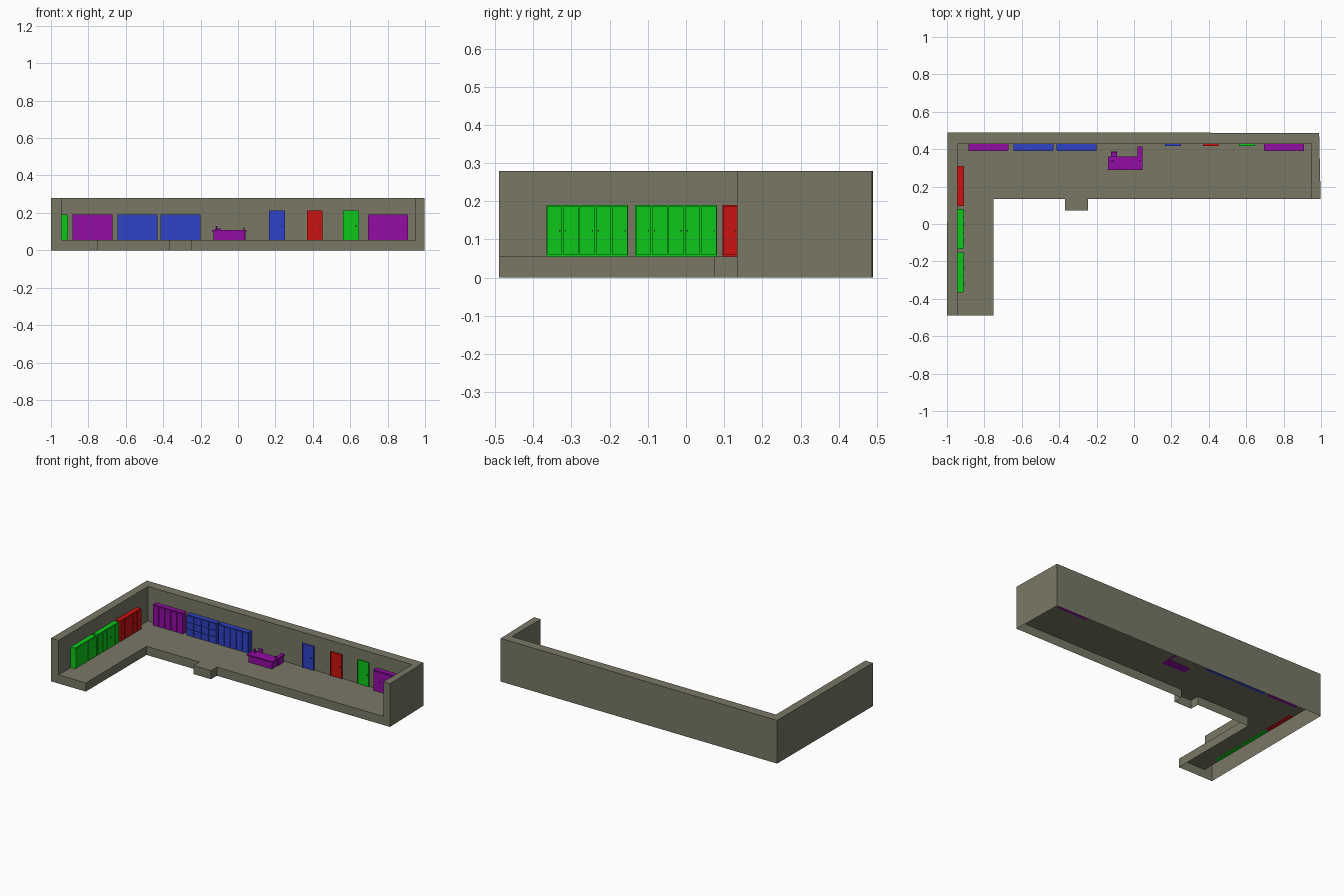
import bpy, bmesh

if "Cube" in bpy.data.objects:
    bpy.data.objects.remove(bpy.data.objects["Cube"])

FLOOR, TOP = 0.056, 0.28


def material(name, rgb):
    m = bpy.data.materials.new(name)
    m.diffuse_color = (*rgb, 1)
    m.use_nodes = True
    m.node_tree.nodes["Principled BSDF"].inputs["Base Color"].default_value = m.diffuse_color
    return m


STONE = material("stone", (0.19, 0.185, 0.13))
PURPLE = material("purple", (0.29, 0.004, 0.37))
BLUE = material("blue", (0.03, 0.055, 0.58))
RED = material("red", (0.6, 0.006, 0.005))
GREEN = material("green", (0.004, 0.58, 0.01))
DARK = material("dark", (0.02, 0.02, 0.02))


def add_object(name, bm, *mats):
    me = bpy.data.meshes.new(name)
    bm.to_mesh(me)
    bm.free()
    for m in mats:
        me.materials.append(m)
    ob = bpy.data.objects.new(name, me)
    bpy.context.collection.objects.link(ob)
    return ob


def box(bm, x0, x1, y0, y1, z0, z1, mat=0):
    vs = bmesh.ops.create_cube(bm, size=1)["verts"]
    for v in vs:
        v.co = ((x0 + x1) / 2 + v.co.x * (x1 - x0),
                (y0 + y1) / 2 + v.co.y * (y1 - y0),
                (z0 + z1) / 2 + v.co.z * (z1 - z0))
        for f in v.link_faces:
            f.material_index = mat


# Room shell: open underneath, raised floor, walls on three sides
def room():
    bm = bmesh.new()
    outer = [(-1, -0.49), (-0.997, 0.49), (0.99, 0.487), (0.998, 0.133)]
    inner = [(-0.945, -0.49), (-0.945, 0.427), (0.95, 0.427), (0.95, 0.133)]
    front = [(-0.245, 0.133), (-0.245, 0.073), (-0.37, 0.073),
             (-0.37, 0.133), (-0.75, 0.133), (-0.75, -0.49)]

    def face(*pts):
        bm.faces.new([bm.verts.new(p) for p in pts])

    def strip(path, z0, z1):
        for (ax, ay), (bx, by) in zip(path, path[1:]):
            face((ax, ay, z0), (bx, by, z0), (bx, by, z1), (ax, ay, z1))

    face(*[(x, y, FLOOR) for x, y in inner + front])
    strip([inner[-1]] + front + [inner[0]], 0, FLOOR)   # front skirt
    strip(inner, FLOOR, TOP)
    strip(outer, 0, TOP)
    for i in (0, 3):                                    # wall ends
        strip([outer[i], inner[i]], 0, TOP)
    for i in range(3):                                  # wall tops
        face(*[(x, y, TOP) for x, y in
               (outer[i], outer[i + 1], inner[i + 1], inner[i])])
    bmesh.ops.remove_doubles(bm, verts=bm.verts, dist=1e-5)
    bmesh.ops.recalc_face_normals(bm, faces=bm.faces)
    for f in bm.faces:                                  # floor faces up
        if f.normal.z < -0.5:
            bmesh.ops.reverse_faces(bm, faces=bm.faces)
            break
    add_object("room_shell", bm, STONE)


# Cabinet in local space: width along x, back at y = 0, front at y = -0.036
def cabinet(name, mat, loc, turn=0, columns=5, rows=1):
    w, h, d, gap = 0.214, 0.135, 0.036, 0.003
    bm = bmesh.new()
    box(bm, -w / 2, w / 2, -d + 0.005, 0, 0, h)
    cw, rh = w / columns, (h - 0.006) / rows
    for i in range(columns):
        for j in range(rows):
            x, z = -w / 2 + i * cw, 0.003 + j * rh
            box(bm, x + gap / 2, x + cw - gap / 2, -d, -d + 0.006,
                z + gap / 2, z + rh - gap / 2)
            hx = x + cw * (0.82 if i % 2 == 0 else 0.18)
            box(bm, hx - 0.0015, hx + 0.0015, -d - 0.0015, -d + 0.001,
                z + rh * 0.5 - 0.002, z + rh * 0.5 + 0.002, 1)
    ob = add_object(name, bm, mat, DARK)
    ob.location = loc
    ob.rotation_euler.z = turn


# Door: thin frame, leaf and handle against the back wall
def door(name, mat, x):
    bm = bmesh.new()
    z1 = 0.212
    for a, b in ((-0.042, -0.037), (0.037, 0.042)):
        box(bm, x + a, x + b, 0.418, 0.429, FLOOR, z1)
    box(bm, x - 0.037, x + 0.037, 0.418, 0.429, z1 - 0.005, z1)
    box(bm, x - 0.037, x + 0.037, 0.421, 0.429, FLOOR, z1 - 0.005)
    box(bm, x + 0.022, x + 0.032, 0.417, 0.422, 0.128, 0.132, 1)
    add_object(name, bm, mat, DARK)


# L-shaped desk with return, chair and small desktop items
def desk():
    bm = bmesh.new()
    box(bm, -0.132, 0.036, 0.296, 0.352, FLOOR - 0.001, 0.101)
    box(bm, -0.14, 0.045, 0.288, 0.36, 0.101, 0.108)
    box(bm, 0.02, 0.045, 0.36, 0.415, 0.101, 0.108)
    box(bm, 0.026, 0.04, 0.352, 0.408, FLOOR - 0.001, 0.101)
    add_object("desk", bm, PURPLE)
    bm = bmesh.new()
    box(bm, -0.122, -0.092, 0.356, 0.384, 0.08, 0.086)
    box(bm, -0.122, -0.092, 0.382, 0.387, 0.086, 0.116)
    box(bm, -0.11, -0.104, 0.367, 0.373, FLOOR, 0.08)
    add_object("chair", bm, PURPLE)
    bm = bmesh.new()
    box(bm, -0.124, -0.106, 0.33, 0.345, 0.108, 0.111)
    box(bm, -0.117, -0.113, 0.336, 0.340, 0.111, 0.127)
    box(bm, -0.121, -0.109, 0.332, 0.342, 0.125, 0.130)
    box(bm, 0.03, 0.036, 0.335, 0.341, 0.108, 0.123)
    add_object("desk_items", bm, PURPLE)


room()
Z = FLOOR - 0.0005
for name, mat, x, cols, rows in (("purple_cabinet_left", PURPLE, -0.779, 5, 1),
                                 ("blue_drawers", BLUE, -0.538, 4, 3),
                                 ("blue_cabinet", BLUE, -0.307, 5, 1),
                                 ("purple_cabinet_right", PURPLE, 0.803, 5, 1)):
    cabinet(name, mat, (x, 0.427, Z), 0, cols, rows)
for name, mat, y in (("red_cabinet", RED, 0.202), ("green_cabinet_inner", GREEN, -0.026),
                     ("green_cabinet_outer", GREEN, -0.259)):
    cabinet(name, mat, (-0.945, y, Z), 1.5707963)
for name, mat, x in (("blue_door", BLUE, 0.208), ("red_door", RED, 0.41),
                     ("green_door", GREEN, 0.604)):
    door(name, mat, x)
desk()
